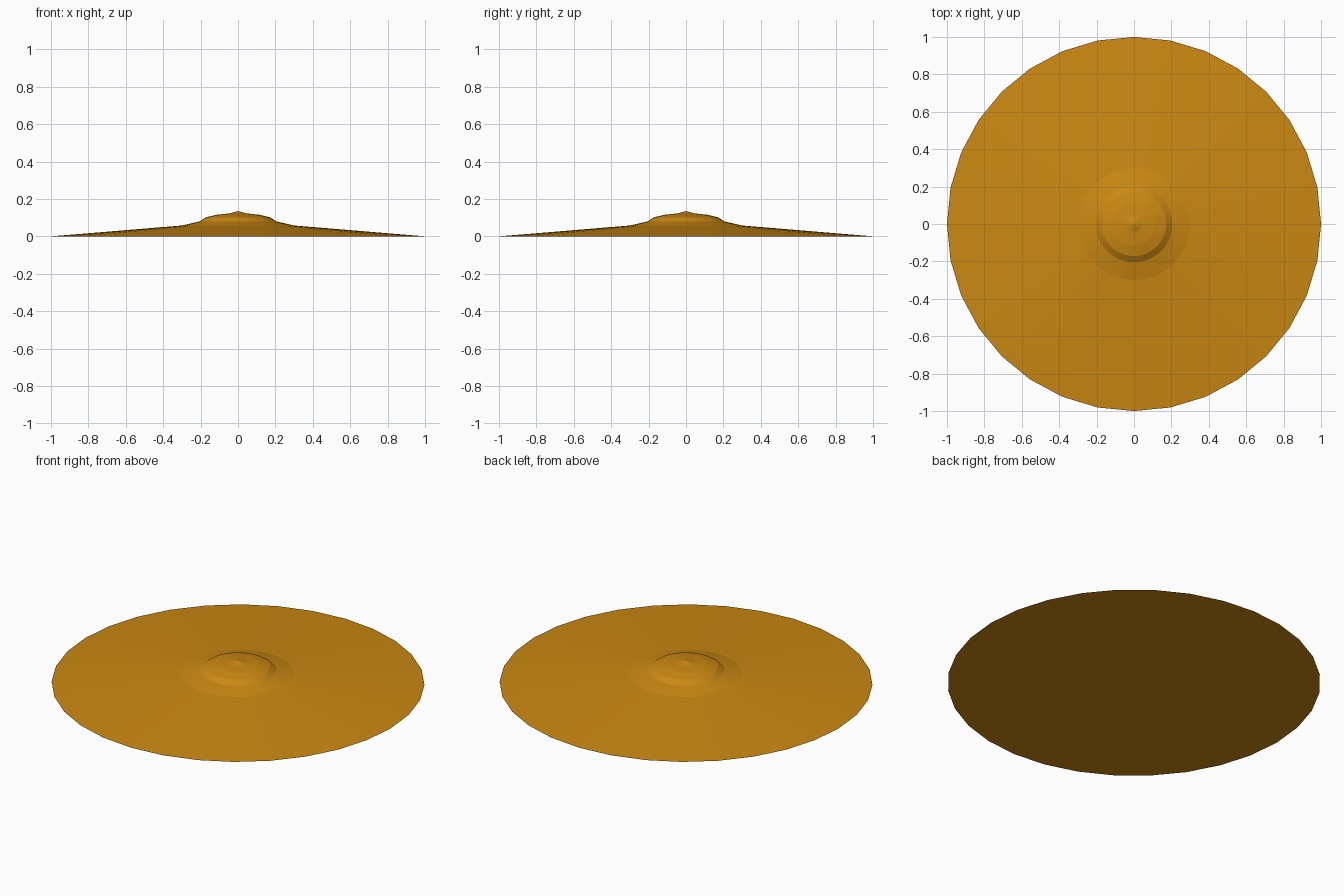
import bpy, bmesh
from math import cos, sin, tau

if "Cube" in bpy.data.objects:
    bpy.data.objects.remove(bpy.data.objects["Cube"])

SIDES = 32
# Radius and height from rim to bell tip
PROFILE = [(1.0, 0.0), (0.30, 0.058), (0.205, 0.08), (0.172, 0.102),
           (0.115, 0.115), (0.045, 0.123)]
TIP = 0.135

bm = bmesh.new()
rings = [[bm.verts.new((r * cos(tau * i / SIDES), r * sin(tau * i / SIDES), z))
          for i in range(SIDES)] for r, z in PROFILE]

# Sloping bow and stepped bell
for low, high in zip(rings, rings[1:]):
    for i in range(SIDES):
        j = (i + 1) % SIDES
        bm.faces.new((low[i], low[j], high[j], high[i]))

# Pointed tip
tip = bm.verts.new((0, 0, TIP))
for i in range(SIDES):
    bm.faces.new((rings[-1][i], rings[-1][(i + 1) % SIDES], tip))

# Flat underside
bm.faces.new(rings[0][::-1])

mesh = bpy.data.meshes.new("cymbal")
bm.to_mesh(mesh)
bm.free()
cymbal = bpy.data.objects.new("cymbal", mesh)
bpy.context.collection.objects.link(cymbal)

# Brass colour
brass = bpy.data.materials.new("brass")
brass.diffuse_color = (0.60, 0.25, 0.006, 1)
brass.use_nodes = True
brass.node_tree.nodes["Principled BSDF"].inputs["Base Color"].default_value = brass.diffuse_color
mesh.materials.append(brass)
